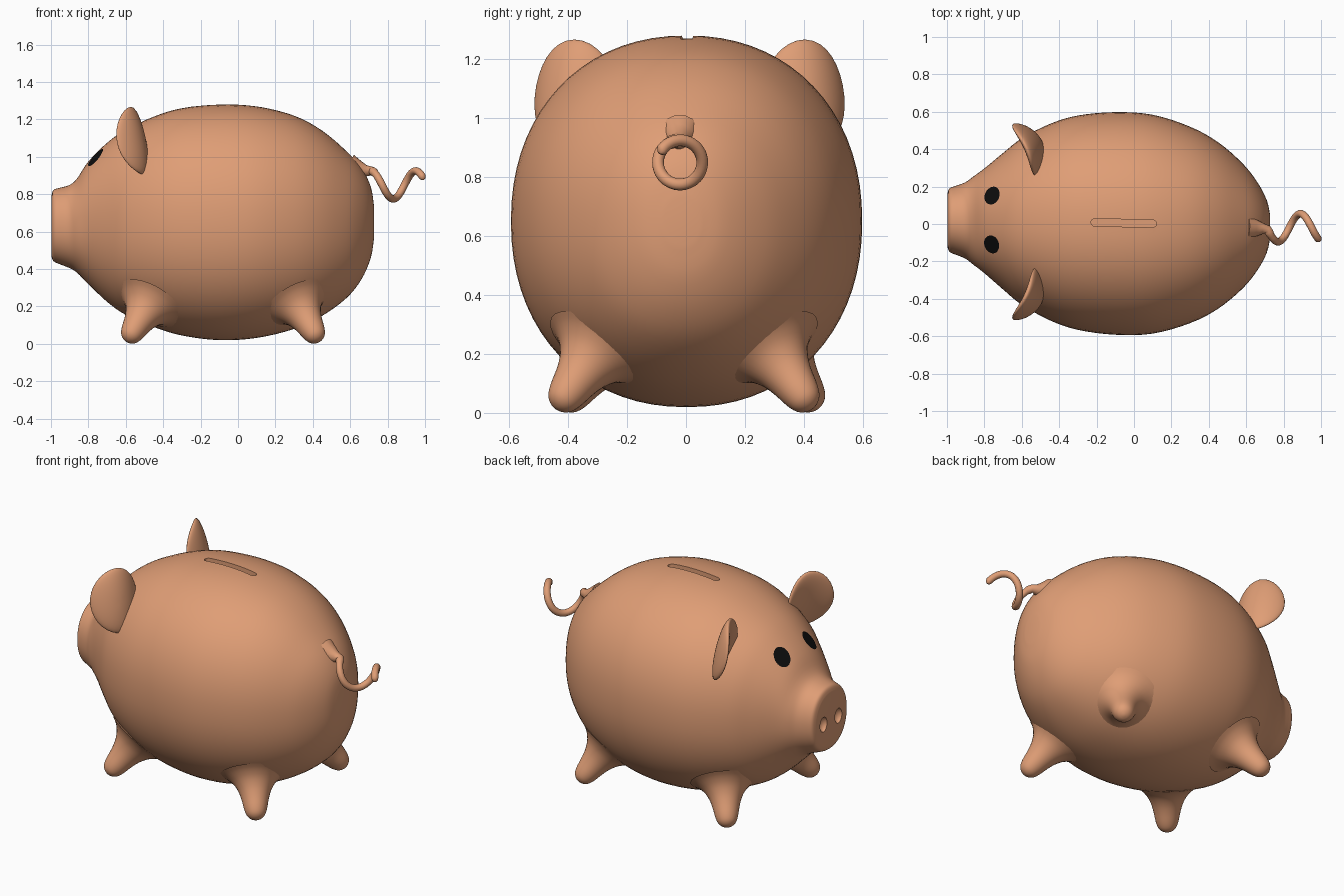
import bpy, bmesh, math
from mathutils import Vector, Matrix
from mathutils.bvhtree import BVHTree

if "Cube" in bpy.data.objects:
    bpy.data.objects.remove(bpy.data.objects["Cube"])


def material(name, rgb):
    m = bpy.data.materials.new(name)
    m.diffuse_color = (*rgb, 1)
    m.use_nodes = True
    m.node_tree.nodes["Principled BSDF"].inputs["Base Color"].default_value = m.diffuse_color
    return m


CLAY = material("terracotta", (0.74, 0.34, 0.18))
BLACK = material("black", (0.004, 0.004, 0.004))


def make(name, bm, mat, recalc=True):
    if recalc:
        bmesh.ops.recalc_face_normals(bm, faces=bm.faces)
    me = bpy.data.meshes.new(name)
    bm.to_mesh(me)
    bm.free()
    me.materials.append(mat)
    ob = bpy.data.objects.new(name, me)
    bpy.context.collection.objects.link(ob)
    return ob


def smooth(ob, deg=40):
    bpy.ops.object.select_all(action='DESELECT')
    ob.select_set(True)
    bpy.context.view_layer.objects.active = ob
    bpy.ops.object.shade_smooth_by_angle(angle=math.radians(deg))


def loft(bm, rings):
    vr = [[bm.verts.new(p) for p in r] for r in rings]
    n = len(vr[0])
    for a, b in zip(vr, vr[1:]):
        for i in range(n):
            bm.faces.new((a[i], a[(i + 1) % n], b[(i + 1) % n], b[i]))
    bm.faces.new(vr[0])
    bm.faces.new(vr[-1])


def catmull(rows, steps):
    out = []
    for i in range(len(rows) - 1):
        p0, p1, p2, p3 = (rows[min(max(i + k, 0), len(rows) - 1)] for k in (-1, 0, 1, 2))
        for s in range(steps):
            t = s / steps
            out.append([0.5 * (2*b + (c - a)*t + (2*a - 5*b + 4*c - d)*t*t + (3*b - a - 3*c + d)*t**3)
                        for a, b, c, d in zip(p0, p1, p2, p3)])
    return out + [list(rows[-1])]


# Body and snout: x, bottom z, top z, half width
SECTIONS = [(-.998, .47, .79, .14), (-.986, .442, .823, .17), (-.95, .425, .835, .185),
            (-.90, .405, .85, .205), (-.86, .38, .885, .235), (-.80, .32, .975, .28),
            (-.70, .225, 1.075, .365), (-.60, .155, 1.145, .445), (-.45, .09, 1.215, .525),
            (-.30, .045, 1.26, .573), (-.10, .02, 1.28, .595), (.10, .032, 1.27, .585),
            (.30, .08, 1.22, .525), (.45, .15, 1.14, .445), (.58, .245, 1.03, .335),
            (.66, .345, .94, .235), (.71, .46, .84, .14), (.728, .57, .73, .06)]


def mid_y(x):
    return 0.003 - 0.02 * (x + 0.1)      # the body is turned very slightly


def power(v):
    return math.copysign(abs(v) ** (2 / 2.15), v)


rings = []
for x, lo, hi, w in catmull(SECTIONS, 4):
    rings.append([(x, mid_y(x) + w * power(math.cos(a)), (lo + hi) / 2 + (hi - lo) / 2 * power(math.sin(a)))
                  for a in (2 * math.pi * i / 72 for i in range(72))])
bm = bmesh.new()
loft(bm, rings)
bmesh.ops.recalc_face_normals(bm, faces=bm.faces)
surface = BVHTree.FromBMesh(bm)
body = make("body", bm, CLAY)

# Cutters for the coin slot and the nostrils
bm = bmesh.new()
outline = []
for cx, start in ((.10, -90), (-.21, 90)):
    outline += [(cx + .02 * math.cos(math.radians(start + d)), .02 * math.sin(math.radians(start + d)))
                for d in range(0, 181, 20)]
loft(bm, [[(x, y + .005 - .02 * (x + .05), z) for x, y in outline] for z in (1.235, 1.4)])
cutters = [make("slot_cutter", bm, CLAY)]
for s in (-1, 1):
    bm = bmesh.new()
    bmesh.ops.create_uvsphere(bm, u_segments=24, v_segments=16, radius=1,
                              matrix=Matrix.Translation((-1.0, .02 + s * .072, .62)) @ Matrix.Diagonal((.03, .034, .045, 1)))
    cutters.append(make("nostril_cutter", bm, CLAY))
bpy.context.view_layer.objects.active = body
for c in cutters:
    c.hide_render = True
    mod = body.modifiers.new("cut", 'BOOLEAN')
    mod.operation = 'DIFFERENCE'
    mod.solver = 'EXACT'
    mod.object = c
    bpy.ops.object.modifier_apply(modifier=mod.name)
for c in cutters:
    bpy.data.objects.remove(c)
smooth(body)

# Legs: rounded cones that flare into the belly
LEG = [(-.061, .006), (-.054, .028), (-.035, .049), (0, .063), (.06, .076), (.11, .092),
       (.155, .118), (.19, .155), (.21, .19)]
for label, tip_x, base_x in (("front", -.565, -.455), ("rear", .405, .30)):
    for side, s in (("left", -1), ("right", 1)):
        y0 = mid_y(tip_x)
        tip = Vector((tip_x, y0 + s * .40, .062))
        axis = Vector((base_x, y0 + s * .27, .25)) - tip
        mat = Matrix.Translation(tip) @ axis.to_track_quat('Z', 'Y').to_matrix().to_4x4()
        bm = bmesh.new()
        loft(bm, [[mat @ Vector((r * math.cos(a), r * math.sin(a), d))
                   for a in (2 * math.pi * i / 32 for i in range(32))] for d, r in catmull(LEG, 3)])
        smooth(make(f"{label}_leg_{side}", bm, CLAY), 60)

# Ears: thin ovals cupped towards the front
for side, s in (("left", -1), ("right", 1)):
    n = Vector((.9, .4 * s, .22)).normalized()
    v = (Vector((0, 0, 1)) - n * n.z).normalized()
    u = v.cross(n)
    centre = Vector((-.565, .012 + s * .395, 1.08))
    bm = bmesh.new()
    bmesh.ops.create_uvsphere(bm, u_segments=32, v_segments=24, radius=1)
    for p in bm.verts:
        a, b, c = p.co
        p.co = centre + u * (a * .15) + v * (b * .185) + n * (c * .035 + .03 - .05 * a * a)
    smooth(make(f"ear_{side}", bm, CLAY), 80)

# Eyes: thin black ovals laid on the face
for side, s in (("left", -1), ("right", 1)):
    hit, n, _, _ = surface.find_nearest(Vector((-.765, .022 + s * .133, 1.0)))
    v = (Vector((0, 0, 1)) - n * n.z).normalized()
    u = v.cross(n)
    bm = bmesh.new()
    bmesh.ops.create_circle(bm, cap_ends=True, segments=32, radius=1)
    bmesh.ops.inset_region(bm, faces=bm.faces[:], thickness=.5)
    for p in bm.verts:
        q, qn, _, _ = surface.find_nearest(hit + u * (p.co.x * .049) + v * (p.co.y * .06))
        p.co = q + qn * .005
    smooth(make(f"eye_{side}", bm, BLACK, False), 60)

# Tail: a corkscrew with a flared root
path = [((.60, -.02, .945), .07), ((.645, -.022, .932), .05), ((.685, -.025, .925), .031)]
for i in range(49):
    x = .715 + .27 * i / 48
    a = 2 * math.pi * (x - .71) / .24
    path.append(((x, -.02 - .075 * math.sin(a), .85 + .075 * math.cos(a)), .023 if i < 3 else .02))
path += [((.991, -.083, .883), .014), ((.994, -.085, .879), .005)]
cu = bpy.data.curves.new("tail", 'CURVE')
cu.dimensions = '3D'
cu.bevel_depth = 1
cu.bevel_resolution = 5
cu.use_fill_caps = True
sp = cu.splines.new('POLY')
sp.points.add(len(path) - 1)
for pt, (co, r) in zip(sp.points, path):
    pt.co = (*co, 1)
    pt.radius = r
cu.materials.append(CLAY)
tail = bpy.data.objects.new("tail", cu)
bpy.context.collection.objects.link(tail)
bpy.ops.object.select_all(action='DESELECT')
tail.select_set(True)
bpy.context.view_layer.objects.active = tail
bpy.ops.object.convert(target='MESH')
smooth(bpy.context.view_layer.objects.active, 60)
